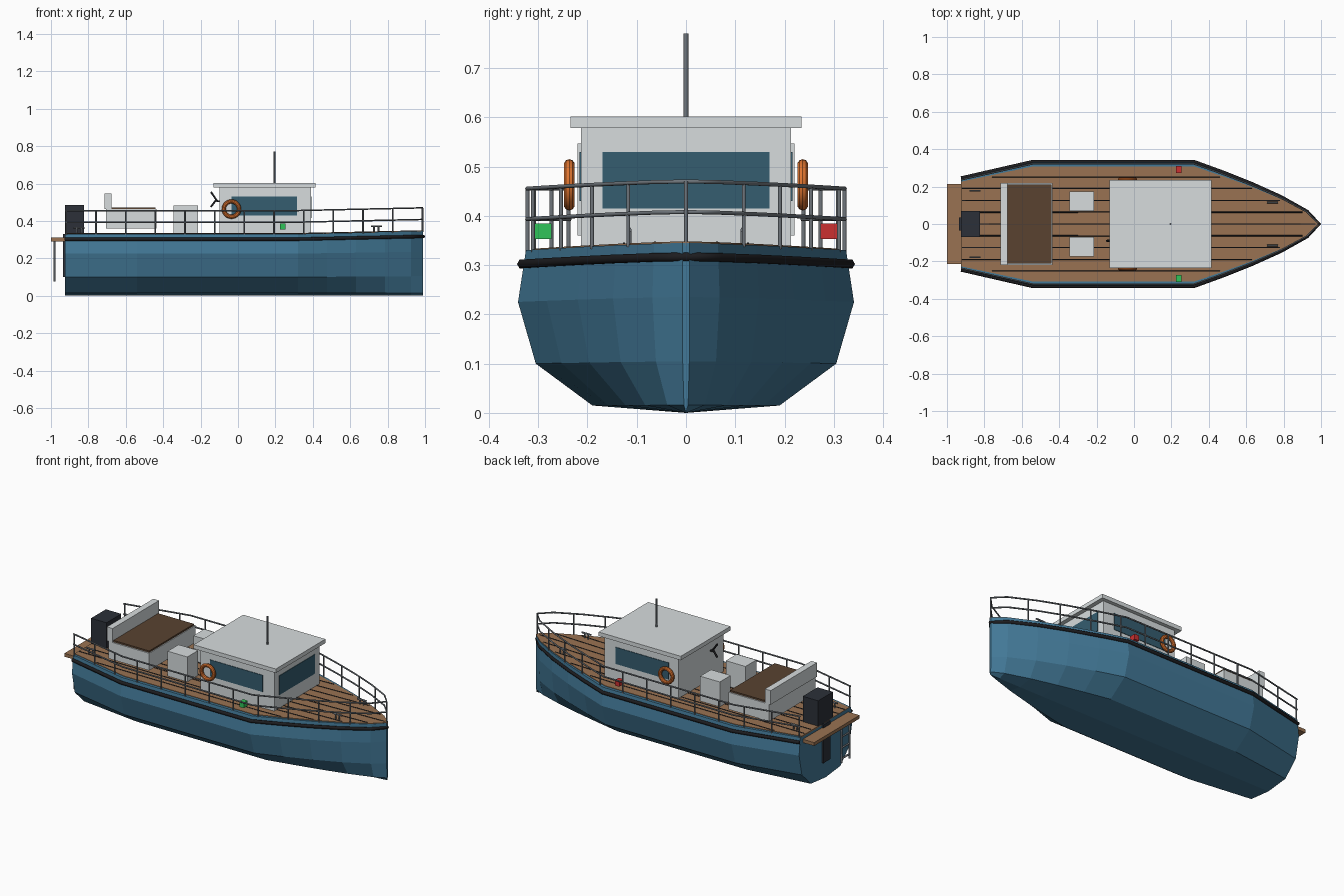
import bpy, math
from mathutils import Vector

if "Cube" in bpy.data.objects:
    bpy.data.objects.remove(bpy.data.objects["Cube"])


def mat(name, rgb):
    m = bpy.data.materials.new(name)
    m.diffuse_color = (*rgb, 1)
    m.use_nodes = True
    m.node_tree.nodes["Principled BSDF"].inputs["Base Color"].default_value = m.diffuse_color
    return m


BLUE = mat("hull_blue", (0.055, 0.19, 0.31))
BLACK = mat("rubber_black", (0.012, 0.012, 0.014))
WOOD = mat("deck_wood", (0.32, 0.17, 0.085))
BROWN = mat("cushion_brown", (0.10, 0.055, 0.03))
GLASS = mat("window_glass", (0.035, 0.11, 0.16))
DARK = mat("motor_dark", (0.025, 0.03, 0.04))
STEEL = mat("steel", (0.16, 0.18, 0.20))
WHITE = mat("cabin_white", (0.68, 0.72, 0.73))
ORANGE = mat("ring_orange", (0.75, 0.18, 0.03))
RED = mat("port_red", (0.6, 0.03, 0.03))
GREEN = mat("starboard_green", (0.03, 0.55, 0.1))

# Plan outline of the hull: x station and relative half width
PLAN = [(-0.925, 0.735), (-0.54, 1), (0.32, 1), (0.475, 0.83), (0.63, 0.645),
        (0.785, 0.435), (0.925, 0.2), (0.99, 0.022)]


def width(x):
    for (a, fa), (b, fb) in zip(PLAN, PLAN[1:]):
        if x <= b:
            return fa + (fb - fa) * (x - a) / (b - a)
    return PLAN[-1][1]


def sheer(x):
    return max(0, (x - 0.3) / 0.69) * 0.015


def mesh(name, verts, faces, m):
    me = bpy.data.meshes.new(name)
    me.from_pydata(verts, [], faces)
    me.materials.append(m)
    ob = bpy.data.objects.new(name, me)
    bpy.context.collection.objects.link(ob)
    return ob


def box(name, x, y, z, m):
    v = [(a, b, c) for a in x for b in y for c in z]
    f = [(0, 1, 3, 2), (4, 6, 7, 5), (0, 4, 5, 1), (2, 3, 7, 6), (0, 2, 6, 4), (1, 5, 7, 3)]
    return mesh(name, v, f, m)


def loft(name, section, m):
    """Sweep a closed section, scaled by the plan width, along the stations."""
    n = len(section)
    v = [(x, y * f, z + sheer(x) * z / 0.33) for x, f in PLAN for y, z in section]
    faces = [(i * n + k, (i + 1) * n + k, (i + 1) * n + (k + 1) % n, i * n + (k + 1) % n)
             for i in range(len(PLAN) - 1) for k in range(n)]
    faces += [tuple(range(n)), tuple(reversed(range(len(v) - n, len(v))))]
    return mesh(name, v, faces, m)


def tube(name, paths, r, m, res=1):
    cu = bpy.data.curves.new(name, 'CURVE')
    cu.dimensions = '3D'
    cu.bevel_depth, cu.bevel_resolution, cu.use_fill_caps = r, res, True
    for pts in paths:
        s = cu.splines.new('POLY')
        s.points.add(len(pts) - 1)
        for p, c in zip(s.points, pts):
            p.co = (*c, 1)
    cu.materials.append(m)
    ob = bpy.data.objects.new(name, cu)
    bpy.context.collection.objects.link(ob)
    bpy.ops.object.select_all(action='DESELECT')
    ob.select_set(True)
    bpy.context.view_layer.objects.active = ob
    bpy.ops.object.convert(target='MESH')
    return ob


def around(half, z, tip):
    """Path along one side, round the bow and back along the other."""
    side = [(x, half * f, z + sheer(x)) for x, f in PLAN[:-1]]
    return side + [(tip, 0, z + sheer(tip))] + [(x, -y, c) for x, y, c in reversed(side)]


# Hull and deck
half = [(0.19, 0.015), (0.305, 0.1), (0.341, 0.225), (0.325, 0.33)]
loft("hull", [(0, 0)] + half + [(-y, z) for y, z in reversed(half)], BLUE)
loft("deck", [(0.308, 0.325), (0.308, 0.333), (-0.308, 0.333), (-0.308, 0.325)], WOOD)
tube("rub_rail", [around(0.333, 0.302, 0.99)], 0.01, BLACK)

# Dark seams between the deck planks
seams = []
for k in range(-4, 5):
    y = k * 0.063
    xs = [x for x in (-0.92 + i * 0.01 for i in range(190)) if width(x) * 0.308 > abs(y) + 0.008]
    bend = [x for x in (0.3,) if xs[0] < x < xs[-1]]
    seams.append([(x, y, 0.332 + sheer(x)) for x in [xs[0]] + bend + [xs[-1]]])
tube("deck_seams", seams, 0.0035, BLACK)

# Guard rail with posts
tube("guard_rails", [around(0.322, 0.455, 0.986), around(0.322, 0.393, 0.986)], 0.0045, STEEL)
posts = []
for i in range(13):
    x = -0.918 + i * 1.904 / 12
    for s in ((1, -1) if i < 12 else (0,)):
        y = s * 0.322 * width(x)
        posts.append([(x, y, 0.325 + sheer(x)), (x, y, 0.455 + sheer(x))])
tube("rail_posts", posts, 0.0045, STEEL)

# Cabin
box("cabin", (-0.10, 0.39), (-0.213, 0.213), (0.33, 0.58), WHITE)
box("roof", (-0.13, 0.415), (-0.235, 0.235), (0.578, 0.602), WHITE)
box("front_window", (0.385, 0.393), (-0.17, 0.17), (0.415, 0.53), GLASS)
tube("mast", [[(0.195, 0, 0.6), (0.195, 0, 0.77)]], 0.005, STEEL, 2)
tube("helm_lever", [[(-0.145, -0.09, 0.555), (-0.11, -0.09, 0.505), (-0.098, -0.09, 0.505)],
                    [(-0.145, -0.09, 0.475), (-0.115, -0.09, 0.515)]], 0.006, BLACK)

# Paired fittings on both sides
for s, side, lamp in ((-1, "starboard", GREEN), (1, "port", RED)):
    def pair(a, b):
        return tuple(sorted((s * a, s * b)))
    box(side + "_window", (-0.035, 0.315), pair(0.21, 0.216), (0.43, 0.53), GLASS)
    box(side + "_light", (0.225, 0.255), pair(0.273, 0.309), (0.353, 0.385), lamp)
    box(side + "_seat", (-0.345, -0.215), pair(0.07, 0.173), (0.33, 0.482), WHITE)
    bpy.ops.mesh.primitive_torus_add(location=(-0.035, s * 0.237, 0.463), major_radius=0.041,
                                     minor_radius=0.011, major_segments=28, minor_segments=10,
                                     rotation=(math.pi / 2, 0, 0))
    ring = bpy.context.object
    ring.name = side + "_life_ring"
    ring.data.materials.append(ORANGE)
    bpy.ops.object.shade_smooth_by_angle()
    for end, cx, cy in (("stern", -0.85, 0.178), ("bow", 0.74, 0.115)):
        z = 0.362 + sheer(cx)
        legs = [[(cx + d, s * cy, 0.33), (cx + d, s * cy, z)] for d in (-0.012, 0.012)]
        tube(f"{side}_{end}_cleat", legs + [[(cx - 0.03, s * cy, z), (cx + 0.03, s * cy, z)]],
             0.005, STEEL)

# Stern bench
box("bench_base", (-0.705, -0.435), (-0.22, 0.22), (0.36, 0.463), WHITE)
box("bench_cushion", (-0.69, -0.44), (-0.212, 0.212), (0.46, 0.473), BROWN)
box("bench_back", (-0.715, -0.677), (-0.22, 0.22), (0.463, 0.547), WHITE)

# Motor, swim platform and boarding ladder
box("motor", (-0.925, -0.823), (-0.07, 0.07), (0.33, 0.485), DARK)
box("motor_leg", (-0.935, -0.9), (-0.035, 0.035), (0.1, 0.33), DARK)
box("swim_platform", (-1.0, -0.915), (-0.215, 0.215), (0.29, 0.31), WOOD)
rails = [[(-0.982, y, 0.3), (-0.982, y, 0.075)] for y in (-0.07, -0.145)]
rungs = [[(-0.982, -0.07, z), (-0.982, -0.145, z)] for z in (0.1, 0.165, 0.23)]
tube("boarding_ladder", rails + rungs, 0.0055, STEEL)
